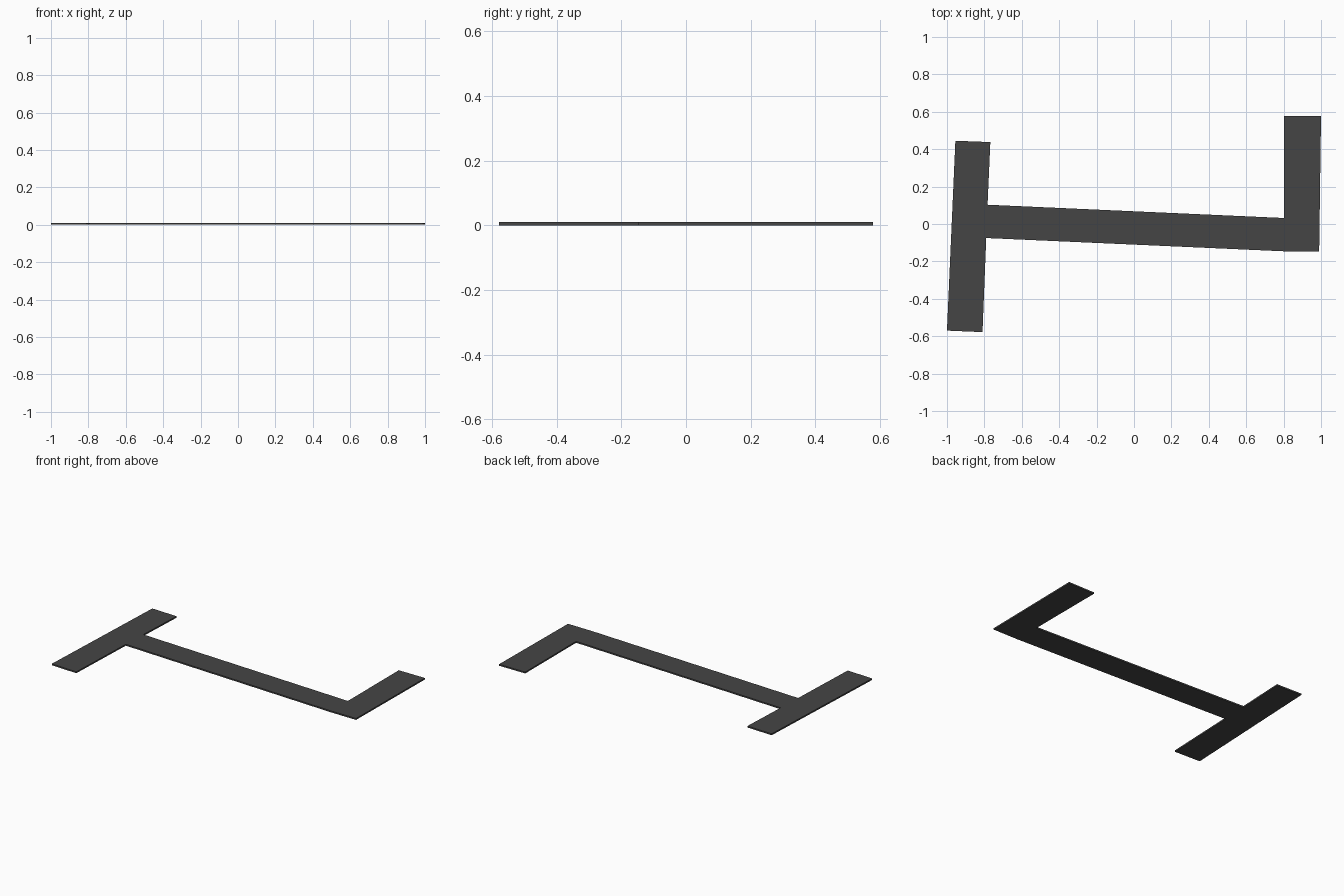
import bpy, bmesh

if "Cube" in bpy.data.objects:
    bpy.data.objects.remove(bpy.data.objects["Cube"])

THICKNESS = 0.01

# Flat dark grey finish
grey = bpy.data.materials.new("dark grey")
grey.diffuse_color = (0.06, 0.06, 0.06, 1)
grey.use_nodes = True
grey.node_tree.nodes["Principled BSDF"].inputs["Base Color"].default_value = grey.diffuse_color

# Outline seen from above: slanted end bar, long link, upright end bar
outline = [
    (-1.0, -0.57), (-0.81, -0.578), (-0.79, -0.075),   # end bar, lower half
    (0.803, -0.146), (0.99, -0.148),                   # link underside to corner
    (1.0, 0.578), (0.803, 0.578),                      # upright bar
    (0.803, 0.032), (-0.783, 0.103),                   # inner corner, link top side
    (-0.768, 0.438), (-0.955, 0.445),                  # end bar, upper half
]

# Flat plate: one closed outline extruded upward
bm = bmesh.new()
base = bm.faces.new([bm.verts.new((x, y, 0)) for x, y in outline])
top = bmesh.ops.extrude_face_region(bm, geom=[base], use_keep_orig=True)
bmesh.ops.translate(bm, vec=(0, 0, THICKNESS),
                    verts=[g for g in top["geom"] if isinstance(g, bmesh.types.BMVert)])
bmesh.ops.recalc_face_normals(bm, faces=bm.faces)
mesh = bpy.data.meshes.new("flat_bracket")
bm.to_mesh(mesh)
bm.free()
mesh.materials.append(grey)
bpy.context.collection.objects.link(bpy.data.objects.new("flat_bracket", mesh))
